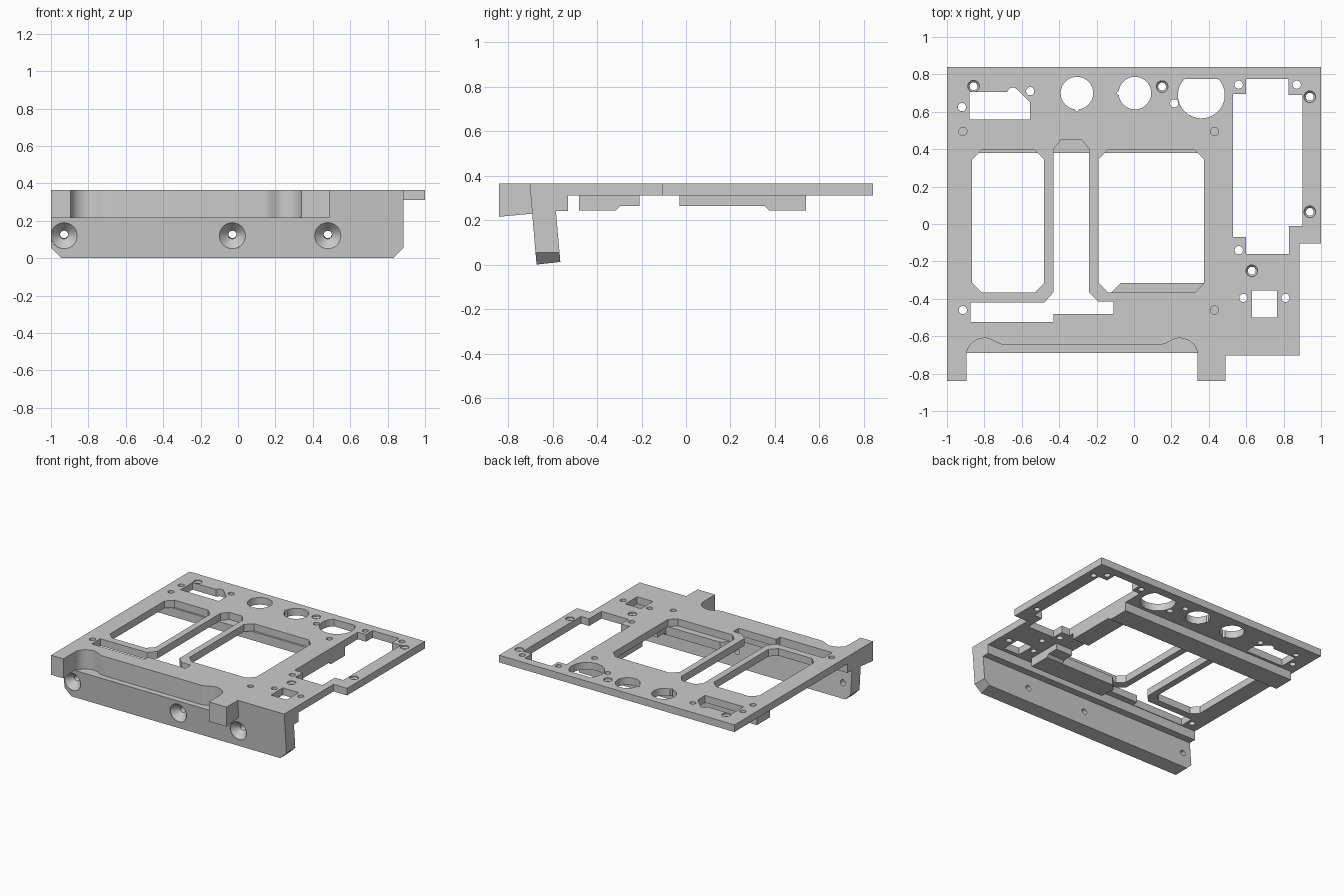
import bpy
import bmesh
from math import pi, sin, cos, atan2
from mathutils import Matrix, Vector

if "Cube" in bpy.data.objects:
    bpy.data.objects.remove(bpy.data.objects["Cube"])

TOP, UNDER, RAIL = 0.365, 0.31, 0.243
LEFT, RIGHT = -1.0, 0.885

grey = bpy.data.materials.new("machined grey")
grey.use_nodes = True
grey.diffuse_color = (0.6, 0.6, 0.6, 1)
grey.node_tree.nodes["Principled BSDF"].inputs["Base Color"].default_value = grey.diffuse_color


def add_prism(bm, pts, lo, hi, axis="z"):
    """Extrude a 2D outline along an axis; the outline uses the other two axes."""
    place = {"x": lambda a, b, c: (c, a, b),
             "y": lambda a, b, c: (a, c, b),
             "z": lambda a, b, c: (a, b, c)}[axis]
    rings = [[bm.verts.new(place(a, b, c)) for a, b in pts] for c in (lo, hi)]
    faces = [bm.faces.new(r) for r in rings]
    for i in range(len(pts)):
        j = (i + 1) % len(pts)
        faces.append(bm.faces.new((rings[0][i], rings[0][j], rings[1][j], rings[1][i])))
    bmesh.ops.recalc_face_normals(bm, faces=faces)


def add_bore(bm, matrix, profile, sides=32):
    """Closed turned solid from (radius, depth) steps."""
    rings = [[bm.verts.new(matrix @ Vector((r * cos(2 * pi * i / sides),
                                            r * sin(2 * pi * i / sides), d)))
              for i in range(sides)] for r, d in profile]
    faces = [bm.faces.new(rings[0]), bm.faces.new(rings[-1])]
    for a, b in zip(rings, rings[1:]):
        for i in range(sides):
            j = (i + 1) % sides
            faces.append(bm.faces.new((a[i], a[j], b[j], b[i])))
    bmesh.ops.recalc_face_normals(bm, faces=faces)


def make_object(name, bm):
    mesh = bpy.data.meshes.new(name)
    bm.to_mesh(mesh)
    bm.free()
    mesh.materials.append(grey)
    obj = bpy.data.objects.new(name, mesh)
    bpy.context.collection.objects.link(obj)
    return obj


def prism(name, pts, lo, hi, axis="z"):
    bm = bmesh.new()
    add_prism(bm, pts, lo, hi, axis)
    return make_object(name, bm)


def cut(obj, add, *args):
    """Subtract one solid, built by the given add function."""
    bm = bmesh.new()
    add(bm, *args)
    cutter = make_object("cutter", bm)
    cutter.hide_render = True
    mod = obj.modifiers.new("cut", "BOOLEAN")
    mod.operation, mod.solver, mod.object = "DIFFERENCE", "EXACT", cutter
    bpy.ops.object.select_all(action="DESELECT")
    obj.select_set(True)
    bpy.context.view_layer.objects.active = obj
    bpy.ops.object.modifier_apply(modifier=mod.name)
    bpy.data.objects.remove(cutter)


def smooth(obj):
    bpy.context.view_layer.objects.active = obj
    obj.select_set(True)
    bpy.ops.object.shade_smooth_by_angle(angle=0.5)


def box(x0, x1, y0, y1):
    return [(x0, y0), (x1, y0), (x1, y1), (x0, y1)]


def chamfered(x0, x1, y0, y1, c=0.05):
    return [(x0 + c, y0), (x1 - c, y0), (x1, y0 + c), (x1, y1 - c),
            (x1 - c, y1), (x0 + c, y1), (x0, y1 - c), (x0, y0 + c)]


def disc(x, y, r, notch=None, y_max=9, n=48):
    """Round outline with an optional pointed notch or flattened back."""
    pts = []
    for i in range(n):
        rad = r + 0.015 if i == notch else r
        a = 2 * pi * i / n
        pts.append((x + rad * cos(a), y + rad * sin(a)))
    return [(a, min(b, y_max)) for a, b in pts]


# Main plate with its through openings
plate = prism("main_plate", [(LEFT, 0.84), (1, 0.84), (1, -0.105), (RIGHT, -0.105),
                             (RIGHT, -0.53), (LEFT, -0.53)], UNDER, TOP)
channel = [(-0.39, 0.45), (-0.28, 0.45), (-0.24, 0.40), (-0.24, -0.365), (-0.19, -0.415),
           (-0.11, -0.415), (-0.11, -0.48), (-0.43, -0.48), (-0.43, -0.525), (-0.875, -0.525),
           (-0.875, -0.42), (-0.48, -0.42), (-0.43, -0.365), (-0.43, 0.40)]
side_opening = [(0.60, 0.775), (0.825, 0.775), (0.825, 0.69), (0.90, 0.69), (0.90, -0.01),
                (0.83, -0.01), (0.83, -0.16), (0.60, -0.16), (0.60, -0.07), (0.53, -0.07),
                (0.53, 0.695), (0.60, 0.695)]
corner_opening = [(-0.88, 0.56), (-0.555, 0.56), (-0.555, 0.65), (-0.62, 0.715), (-0.635, 0.727),
                  (-0.65, 0.73), (-0.665, 0.725), (-0.68, 0.705), (-0.88, 0.705)]
openings = [channel, side_opening, corner_opening,
            chamfered(-0.865, -0.48, -0.365, 0.395),
            chamfered(-0.19, 0.375, -0.365, 0.395),
            box(0.63, 0.765, -0.50, -0.355),
            disc(-0.305, 0.70, 0.087, notch=36),
            disc(0.005, 0.70, 0.087, notch=24),
            disc(0.36, 0.69, 0.125, y_max=0.775)]
for outline in openings:
    cut(plate, add_prism, outline, 0.25, 0.45)

# Plain and countersunk screw holes in the plate
plain = [(-0.92, 0.625), (-0.555, 0.71), (0.56, 0.745), (0.87, 0.745), (0.215, 0.645),
         (0.56, -0.14), (0.585, -0.395), (0.81, -0.395),
         (-0.915, 0.495), (-0.915, -0.46), (0.43, 0.495), (0.43, -0.46)]
countersunk = [(-0.858, 0.737), (0.15, 0.735), (0.94, 0.68), (0.94, 0.065), (0.63, -0.25)]
for x, y in plain:
    cut(plate, add_bore, Matrix.Translation((x, y, TOP)), [(0.022, -0.1), (0.022, 0.1)], 24)
for x, y in countersunk:
    cut(plate, add_bore, Matrix.Translation((x, y, TOP)),
        [(0.021, -0.1), (0.021, -0.02), (0.031, -0.01), (0.031, 0.1)], 24)
smooth(plate)

# Leaning front flange with countersunk screw holes and clipped lower corners
flange = prism("front_flange", [(-0.703, TOP), (-0.672, 0.0), (-0.565, 0.012), (-0.585, 0.24),
                                (-0.53, 0.24), (-0.53, TOP)], LEFT, RIGHT, "x")
lean = atan2(0.031, TOP)
for edge, way in ((LEFT, 1), (RIGHT, -1)):
    cut(flange, add_prism, [(edge - way * 0.1, -0.1), (edge + way * 0.155, -0.1),
                            (edge - way * 0.1, 0.155)], -0.8, -0.5, "y")
for x in (-0.93, -0.03, 0.48):
    m = Matrix.Translation((x, -0.682, 0.12)) @ Matrix.Rotation(-pi / 2 + lean, 4, "X")
    cut(flange, add_bore, m, [(0.07, -0.05), (0.07, 0.004), (0.022, 0.055), (0.022, 0.2)])

# Finger recess: rounded ends blending into a straight middle, mirrored
mid, half = -0.2775, 0.6175
side = [(half, -0.9), (half, -0.70)]
side += [(half - 0.1 + 0.1 * cos(a), -0.70 + 0.09 * sin(a))
         for a in (pi / 2 * i / 10 for i in range(1, 11))]
side += [(half - 0.1 - 0.1 * t, -0.6275 + 0.0175 * cos(pi * t))
         for t in (i / 8 for i in range(1, 9))]
cut(flange, add_prism,
    [(mid - x, y) for x, y in side] + [(mid + x, y) for x, y in reversed(side)], 0.217, 0.5)
smooth(flange)

# Projecting handle ends
for name, x0, x1 in (("right_handle_end", LEFT, -0.895), ("left_handle_end", 0.34, 0.49)):
    prism(name, [(-0.84, TOP), (-0.84, 0.215), (-0.691, 0.229), (-0.703, TOP)], x0, x1, "x")

# Rails and ribs under the plate
prism("back_rail", box(-0.98, 0.53, 0.38, 0.54), RAIL, UNDER)
prism("front_rail", [(-0.11, -0.48), (0.53, -0.48), (0.53, -0.315), (-0.07, -0.315),
                     (-0.12, -0.365), (-0.11, -0.42)], RAIL, UNDER)
prism("back_rib", [(-0.03, UNDER), (-0.03, 0.263), (0.355, 0.263), (0.375, RAIL),
                   (0.38, RAIL), (0.38, UNDER)], 0.39, 0.53, "x")
prism("front_rib", [(-0.21, UNDER), (-0.21, 0.263), (-0.295, 0.263), (-0.315, RAIL),
                    (-0.315, UNDER)], 0.39, 0.53, "x")
